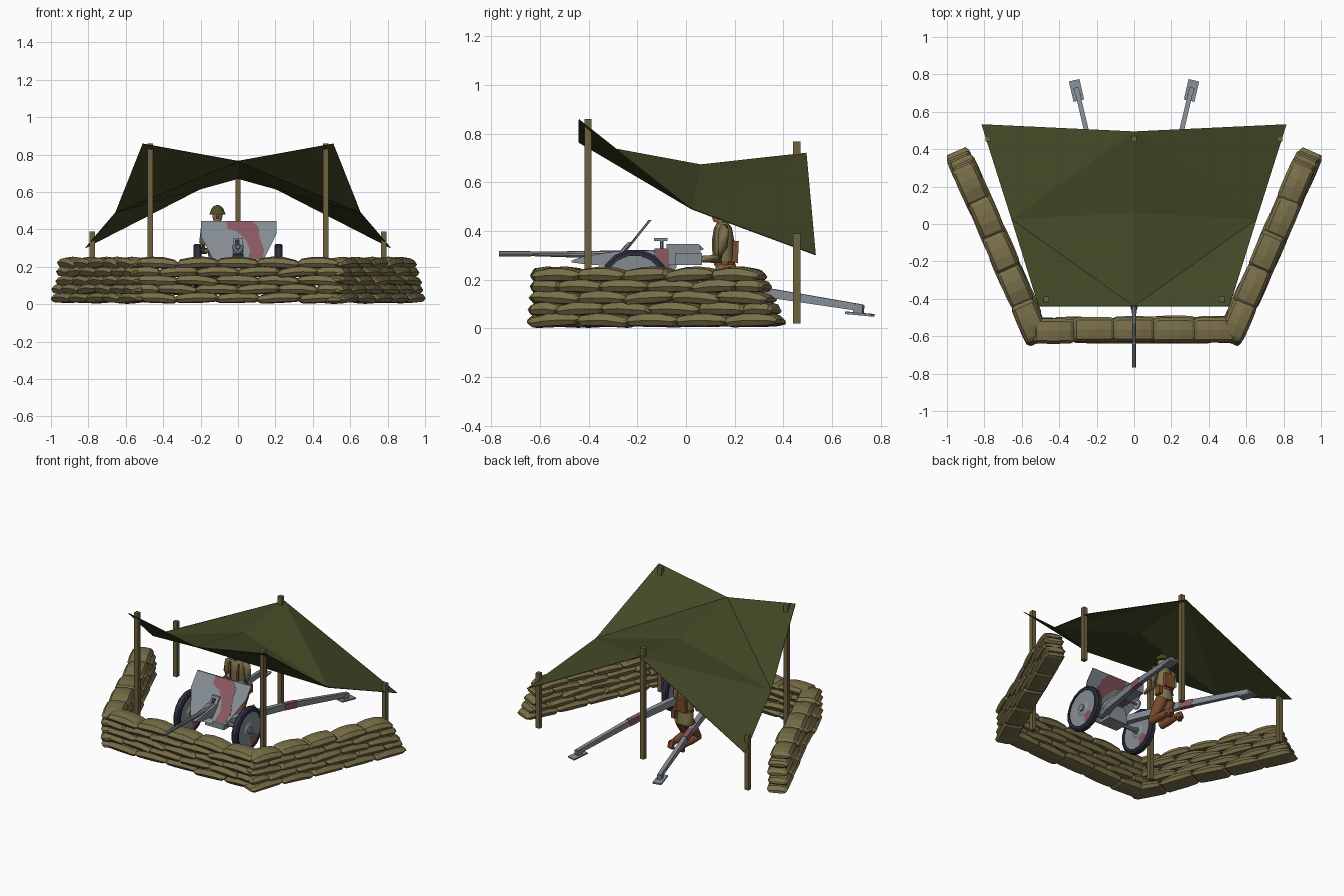
import bpy, bmesh, math, random
from mathutils import Vector

if "Cube" in bpy.data.objects:
    bpy.data.objects.remove(bpy.data.objects["Cube"])

random.seed(4)

def mat(name, c):
    m = bpy.data.materials.new(name)
    m.diffuse_color = (*c, 1)
    m.use_nodes = True
    m.node_tree.nodes["Principled BSDF"].inputs["Base Color"].default_value = m.diffuse_color
    return m

BAG = mat("sandbag_tan", (.19, .158, .066))
WOOD = mat("pole_wood", (.155, .122, .05))
TARP = mat("tarp_green", (.055, .065, .019))
GRAY = mat("gun_gray", (.235, .27, .295))
PINK = mat("camouflage_red", (.25, .10, .118))
TIRE = mat("tire_black", (.026, .026, .053))
CLOTH = mat("jacket_khaki", (.20, .165, .07))
BROWN = mat("trouser_brown", (.21, .075, .027))
HELM = mat("helmet_green", (.06, .08, .02))
SKIN = mat("skin", (.38, .18, .10))

def finish(name, bm, *mats):
    bmesh.ops.recalc_face_normals(bm, faces=bm.faces)
    me = bpy.data.meshes.new(name)
    bm.to_mesh(me)
    bm.free()
    for m in mats:
        me.materials.append(m)
    ob = bpy.data.objects.new(name, me)
    bpy.context.collection.objects.link(ob)
    return ob

def skin_rings(bm, rings, closed=False):
    n = len(rings[0])
    pairs = list(zip(rings, rings[1:] + rings[:1])) if closed else list(zip(rings, rings[1:]))
    for a, b in pairs:
        for i in range(n):
            bm.faces.new((a[i], a[(i + 1) % n], b[(i + 1) % n], b[i]))
    if not closed:
        bm.faces.new(rings[0])
        bm.faces.new(rings[-1])

def loft(name, pts, radii, m, sides=8, smooth=False):
    """Tube through points; radii are numbers or (sideways, upward) half sizes."""
    pts = [Vector(p) for p in pts]
    box = sides == 4
    bm = bmesh.new()
    rings = []
    for i, p in enumerate(pts):
        d = (pts[min(i + 1, len(pts) - 1)] - pts[max(i - 1, 0)]).normalized()
        up = Vector((0, 1, 0)) if abs(d.z) > .8 else Vector((0, 0, 1))
        u = d.cross(up).normalized()
        v = u.cross(d)
        r = radii[i] if isinstance(radii, list) else radii
        a, b = r if isinstance(r, tuple) else (r, r)
        k = math.sqrt(2) if box else 1
        ring = []
        for j in range(sides):
            t = 2 * math.pi * (j + .5) / sides
            ring.append(bm.verts.new(p + u * a * k * math.cos(t) + v * b * k * math.sin(t)))
        rings.append(ring)
    skin_rings(bm, rings)
    ob = finish(name, bm, m)
    if smooth:
        for p in ob.data.polygons:
            p.use_smooth = len(p.vertices) == 4
    return ob

def box(name, c, s, m):
    x, y, z = c
    return loft(name, [(x, y - s[1] / 2, z), (x, y + s[1] / 2, z)], (s[0] / 2, s[2] / 2), m, 4)

# Sandbag walls: flattened pillows in a running bond
SECTION = [(-.5, -.05), (-.4, -.42), (0, -.5), (.4, -.42), (.5, .05), (.38, .42), (0, .55), (-.38, .42)]
STATIONS = [(-.5, .8, .3), (-.4, .97, .8), (-.13, 1, 1), (.13, 1, 1), (.4, .97, .8), (.5, .8, .3)]

def add_bag(bm, c, d, length, width, height):
    d = d.copy()
    d.z = random.uniform(-.06, .06)
    n = Vector((-d.y, d.x, 0)).normalized()
    push = random.uniform(-.008, .008)
    rings = []
    for t, w, h in STATIONS:
        droop = -.012 * (abs(t) * 2) ** 2 * random.uniform(.2, 1)
        o = c + d * t * length + n * push + Vector((0, 0, droop))
        rings.append([bm.verts.new(o + n * a * w * width + Vector((0, 0, b * h * height)))
                      for a, b in SECTION])
    skin_rings(bm, rings)

def wall(name, start, end, inset0, inset1):
    bm = bmesh.new()
    a0, b0 = Vector(start), Vector(end)
    d = (b0 - a0).normalized()
    for layer in range(5):
        a, b = a0 + d * inset0 * layer, b0 - d * inset1 * layer
        length = (b - a).length
        cuts = [0, 1, 2, 3, 4, 5] if layer % 2 == 0 else [0, .55, 1.5, 2.5, 3.5, 4.45, 5]
        for p, q in zip(cuts, cuts[1:]):
            c = a + d * length * (p + q) / 10 + Vector((0, 0, .036 + layer * .0465))
            add_bag(bm, c, d, (q - p) / 5 * length + .014, .135, .058)
    finish(name, bm, BAG)

wall("front_sandbag_wall", (-.55, -.565, 0), (.55, -.565, 0), .003, .003)
for s, side in ((-1, "left"), (1, "right")):
    wall(side + "_sandbag_wall", (s * .505, -.625, 0), (s * .943, .385, 0), .005, .022)

# Tarp, sagging between its five supports
bm = bmesh.new()
A, D, E = [bm.verts.new(p) for p in ((0, -.44, .765), (0, .06, .672), (0, .495, .72))]
for s in (-1, 1):
    B, C, F = [bm.verts.new((s * x, y, z)) for x, y, z in
               ((.51, -.44, .858), (.655, .025, .49), (.815, .533, .302))]
    for f in ((A, B, C), (A, C, D), (D, C, E), (C, F, E)):
        bm.faces.new(f)
tarp = finish("tarp", bm, TARP)
mod = tarp.modifiers.new("thickness", 'SOLIDIFY')
mod.thickness = .004
mod.offset = 0

# Poles
for x, y, top in ((-.47, -.403, .86), (.47, -.403, .86), (0, .455, .768), (-.78, .455, .39), (.78, .455, .39)):
    loft("tarp_pole", [(x, y, .02), (x, y, top)], .0145, WOOD, 4)

# Gun barrel, cradle and breech
loft("barrel", [(0, -.768, .307), (0, -.64, .307), (0, -.635, .306), (0, -.42, .304), (0, -.05, .304)],
     [.011, .011, .009, .014, .02], GRAY, 10)
loft("cradle", [(0, -.47, .275), (0, -.42, .28), (0, -.3, .285), (0, -.13, .288)],
     [(.012, .004), (.026, .016), (.03, .03), (.03, .034)], GRAY, 4)
box("cradle_camouflage_band", (0, -.1, .292), (.064, .06, .074), PINK)
box("breech", (0, -.01, .3), (.055, .14, .078), GRAY)
loft("breech_cover", [(0, -.08, .335), (0, .05, .335), (0, .07, .325)], [(.022, .012), (.022, .012), (.018, .004)], GRAY, 4)
box("breech_side_block", (.03, .01, .285), (.016, .11, .05), GRAY)
loft("sight_post", [(-.05, -.1, .29), (-.05, -.1, .37)], .007, GRAY, 6)
box("sight", (-.05, -.103, .366), (.016, .055, .012), GRAY)
loft("sight_arm", [(0, -.1, .29), (-.05, -.1, .3)], .008, GRAY, 4)

# Sloping shield with a painted camouflage stripe
def plate(name, outline, m, offset, thick):
    bm = bmesh.new()
    rings = [[bm.verts.new((x, -.328 + (z - .22) * .8 + o, z)) for x, z in outline]
             for o in (offset - thick / 2, offset + thick / 2)]
    skin_rings(bm, rings)
    return finish(name, bm, m)

plate("shield", [(-.197, .446), (.205, .446), (.205, .375), (.135, .232), (.04, .232), (.04, .215),
                 (-.04, .215), (-.04, .232), (-.125, .225), (-.197, .36)], GRAY, 0, .008)
plate("shield_stripe", [(-.062, .4455), (.075, .4455), (.11, .41), (.115, .36), (.14, .29), (.13, .238),
                        (.05, .238), (.065, .285), (.045, .34), (0, .385), (-.055, .405)], PINK, 0, .012)
plate("mantlet", [(-.028, .355), (.028, .355), (.028, .245), (-.028, .245)], GRAY, -.008, .02)
plate("mantlet_opening", [(-.017, .345), (.008, .345), (.008, .32), (-.017, .32)], TIRE, -.016, .009)

# Carriage
loft("axle", [(-.21, -.21, .18), (.21, -.21, .18)], .014, GRAY, 8)
loft("saddle", [(0, -.2, .15), (0, -.2, .2), (0, -.2, .28)], [(.07, .05), (.07, .05), (.035, .05)], GRAY, 4)
loft("elevation_handwheel_shaft", [(-.03, -.07, .26), (-.085, -.07, .26)], .006, GRAY, 6)
loft("elevation_handwheel", [(-.08, -.07, .26), (-.088, -.07, .26)], .032, GRAY, 10)

def wheel(s):
    n, x0, y0, z0 = 16, s * .217, -.212, .18
    def ring(bm, x, r):
        return [bm.verts.new((x0 + x, y0 + r * math.sin(2 * math.pi * (i + .5) / n),
                              z0 + r * math.cos(2 * math.pi * (i + .5) / n))) for i in range(n)]
    bm = bmesh.new()
    skin_rings(bm, [ring(bm, x, r) for x, r in ((-.022, .12), (-.022, .136), (-.014, .146),
                                                (.014, .146), (.022, .136), (.022, .12))], True)
    finish("tire", bm, TIRE)
    bm = bmesh.new()
    skin_rings(bm, [ring(bm, x, r) for x, r in ((-.02, .035), (-.012, .05), (-.016, .122),
                                                (.016, .122), (.012, .05), (.02, .035))])
    # Painted patch on the lower rear of the disc
    for f in bm.faces:
        c = f.calc_center_median()
        if len(f.verts) == 4 and c.z < z0 - .05 and c.y > y0 + .01:
            f.material_index = 1
    finish("wheel_disc", bm, GRAY, PINK)
    loft("wheel_hub", [(x0 - .03, y0, z0), (x0 + .03, y0, z0)], .022, GRAY, 8)

for s in (-1, 1):
    wheel(s)
    # Split trail legs with spades
    loft("trail_leg", [(s * .06, -.22, .19), (s * .1, -.12, .195), (s * .2, .27, .157), (s * .308, .725, .084)],
         [(.02, .02), (.02, .022), (.014, .02), (.012, .014)], GRAY, 4)
    loft("trail_camouflage_band", [(s * .186, .215, .163), (s * .211, .315, .15)], (.0155, .0215), PINK, 4)
    loft("trail_spade", [(s * .295, .66, .064), (s * .32, .768, .054)], (.029, .005), GRAY, 4)
    loft("trail_end_block", [(s * .3, .69, .078), (s * .31, .728, .074)], (.014, .02), GRAY, 4)

# Kneeling gunner
X, Y = -.11, .155
loft("gunner_jacket", [(X, Y + .01, .18), (X, Y + .008, .23), (X, Y + .003, .27), (X, Y, .36), (X, Y - .004, .41), (X, Y - .008, .435)],
     [(.058, .046), (.055, .042), (.048, .038), (.058, .043), (.054, .038), (.024, .022)], CLOTH, 10, True)
loft("gunner_belt", [(X, Y + .004, .258), (X, Y + .004, .276)], (.053, .043), BROWN, 10)
loft("gunner_backpack", [(X, Y + .046, .27), (X, Y + .05, .36)], (.035, .012), BROWN, 4)
box("gunner_satchel", (X + .066, Y + .025, .235), (.024, .05, .055), BROWN)
loft("gunner_neck", [(X, Y - .01, .425), (X, Y - .016, .455)], .02, SKIN, 8)
loft("gunner_head", [(X, Y - .022, .437), (X, Y - .022, .455), (X, Y - .018, .49), (X, Y - .018, .51)],
     [(.017, .02), (.026, .03), (.031, .035), (.02, .025)], SKIN, 8, True)
loft("gunner_nose", [(X, Y - .05, .468), (X, Y - .064, .466)], [(.008, .01), (.004, .004)], SKIN, 4)
loft("gunner_helmet", [(X, Y - .018, .479), (X, Y - .018, .488), (X, Y - .018, .51), (X, Y - .018, .524), (X, Y - .018, .53)],
     [(.046, .052), (.041, .046), (.034, .039), (.021, .025), (.006, .008)], HELM, 12, True)
for s in (-1, 1):
    loft("gunner_sleeve", [(X + s * .045, Y, .418), (X + s * .068, Y, .4), (X + s * .078, Y - .005, .33),
                           (X + s * .074, Y - .02, .285), (X + s * .06, Y - .085, .285)],
         [.016, .024, .021, .021, .015], CLOTH, 8, True)
    loft("gunner_hand", [(X + s * .06, Y - .08, .285), (X + s * .055, Y - .105, .285), (X + s * .053, Y - .122, .28)],
         [.011, .014, .006], SKIN, 6)
    loft("gunner_strap", [(X + s * .028, Y - .041, .27), (X + s * .03, Y - .045, .36), (X + s * .03, Y - .036, .415)],
         (.006, .004), BROWN, 4)
    loft("gunner_thigh", [(X + s * .028, Y + .02, .2), (X + s * .034, Y - .02, .14), (X + s * .04, Y - .06, .075)],
         [.04, .037, .028], BROWN, 8, True)
    loft("gunner_shin", [(X + s * .04, Y - .07, .07), (X + s * .04, Y, .07), (X + s * .038, Y + .08, .068)],
         [.026, .027, .02], BROWN, 8, True)
    loft("gunner_boot", [(X + s * .038, Y + .07, .068), (X + s * .038, Y + .105, .065), (X + s * .038, Y + .115, .04)],
         [(.021, .021), (.021, .026), (.018, .02)], BROWN, 6)
    loft("gunner_boot_toe", [(X + s * .038, Y + .098, .08), (X + s * .038, Y + .1, .03)], (.019, .014), BROWN, 6)
